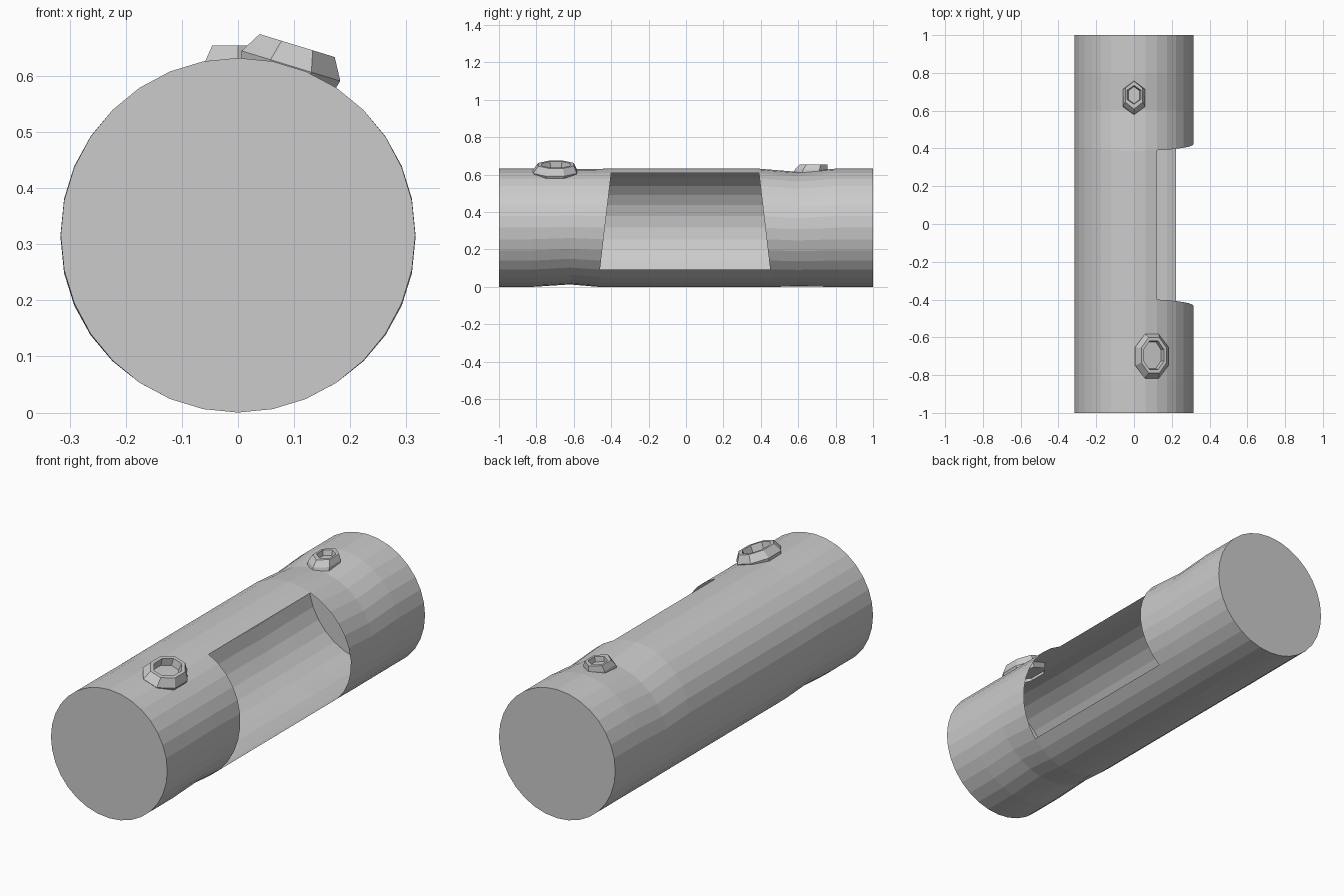
import bpy, bmesh, math
from mathutils import Vector, Matrix

if "Cube" in bpy.data.objects:
    bpy.data.objects.remove(bpy.data.objects["Cube"])

R, N = 0.316, 32


def make_object(name, bm):
    mesh = bpy.data.meshes.new(name)
    bm.to_mesh(mesh)
    bm.free()
    ob = bpy.data.objects.new(name, mesh)
    bpy.context.collection.objects.link(ob)
    return ob


def bridge(bm, a, b, skip=()):
    n = len(a)
    for k in range(n):
        if k not in skip:
            bm.faces.new((a[k], a[(k + 1) % n], b[(k + 1) % n], b[k]))


# Hollow log: rings of (y, height scale, z shift, edge slant)
rings = [(-1, 1, 0, 0), (-0.82, 1, 0, 0), (-0.62, 0.975, 0.005, 0),
         (-0.40, 1, 0, -0.06), (0.39, 1, 0, 0.06),
         (0.60, 0.97, -0.008, 0), (0.80, 1, 0, 0), (1, 1, 0, 0)]
bm = bmesh.new()
loops = []
for y, s, dz, slant in rings:
    loop = []
    for k in range(N):
        a = 2 * math.pi * k / N
        z = R + R * math.cos(a)
        loop.append(bm.verts.new((R * math.sin(a),
                                  y + slant * (0.608 - z) / 0.514,
                                  R + dz + s * R * math.cos(a))))
    loops.append(loop)
for i in range(len(loops) - 1):
    # the side opening is left out of the middle span
    bridge(bm, loops[i], loops[i + 1], range(2, 12) if i == 3 else ())
bm.faces.new(loops[0])
bm.faces.new(loops[-1][::-1])
bmesh.ops.recalc_face_normals(bm, faces=bm.faces)
make_object("hollow_log", bm)


# Knot stubs: levels of (height, half width, half length, y shift)
def knot(name, sides, offset, centre, tilt, levels):
    bm = bmesh.new()
    pts = [(math.cos(offset + 2 * math.pi * k / sides),
            math.sin(offset + 2 * math.pi * k / sides)) for k in range(sides)]
    mx, my = max(p[0] for p in pts), max(p[1] for p in pts)
    mat = Matrix.Translation(centre) @ Matrix.Rotation(tilt, 4, 'Y')
    prev = None
    for h, w, l, dy in levels:
        loop = [bm.verts.new(mat @ Vector((w * x / mx, dy + l * y / my, h)))
                for x, y in pts]
        if prev:
            bridge(bm, prev, loop)
        prev = loop
    bm.faces.new(prev)
    bmesh.ops.recalc_face_normals(bm, faces=bm.faces)
    return make_object(name, bm)


knot("small_knot", 6, math.pi / 6, (0, 0.67, 0.62), 0,
     [(-0.015, 0.06, 0.09, -0.005), (0.007, 0.058, 0.088, 0),
      (0.034, 0.046, 0.074, 0.012), (0.034, 0.036, 0.05, 0.014),
      (0.01, 0.03, 0.045, 0.012)])
knot("large_knot", 8, math.pi / 8, (0.092, -0.70, 0.61), math.radians(17),
     [(-0.02, 0.084, 0.105, 0), (0.008, 0.092, 0.117, 0),
      (0.046, 0.07, 0.095, 0.005), (0.046, 0.055, 0.076, 0.005),
      (0.012, 0.05, 0.07, 0.005)])
